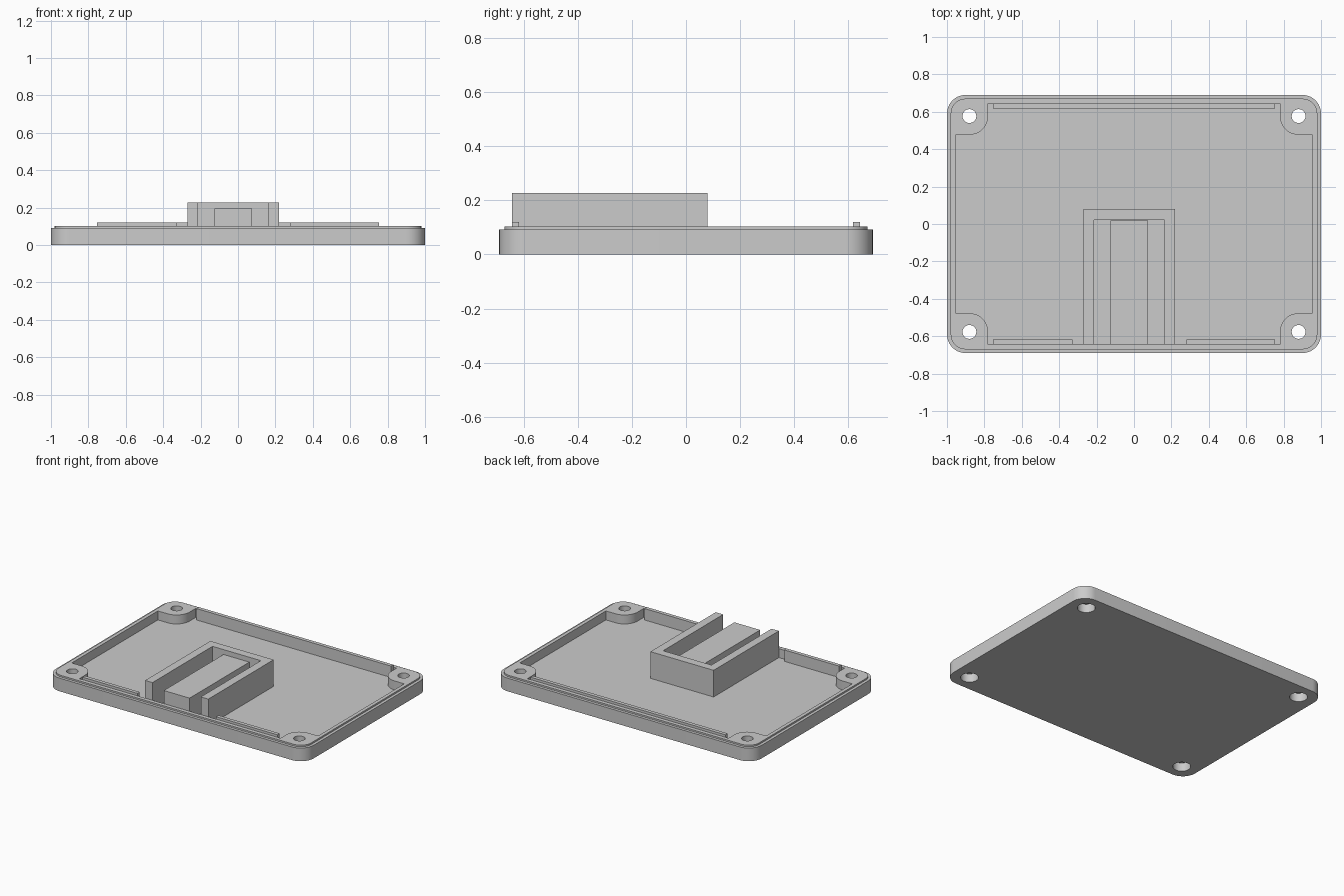
import bpy, bmesh
from math import cos, sin, pi, radians

if "Cube" in bpy.data.objects:
    bpy.data.objects.remove(bpy.data.objects["Cube"])

grey = bpy.data.materials.new("plain grey")
grey.use_nodes = True
colour = (0.6, 0.6, 0.6, 1)
grey.diffuse_color = colour
grey.node_tree.nodes["Principled BSDF"].inputs["Base Color"].default_value = colour

FLOOR, RIM, LIP = 0.04, 0.092, 0.103
HOLE_X, HOLE_Y = 0.88, 0.577
WALL_X, WALL_Y = 0.955, 0.643


def loft(name, rings):
    """Solid through stacked outlines; each ring is (outline, z)."""
    bm = bmesh.new()
    loops = [[bm.verts.new((x, y, z)) for x, y in pts] for pts, z in rings]
    n = len(loops[0])
    for low, high in zip(loops, loops[1:]):
        for i in range(n):
            j = (i + 1) % n
            bm.faces.new((low[i], low[j], high[j], high[i]))
    bm.faces.new(loops[0][::-1])
    bm.faces.new(loops[-1])
    bmesh.ops.recalc_face_normals(bm, faces=bm.faces)
    mesh = bpy.data.meshes.new(name)
    bm.to_mesh(mesh)
    bm.free()
    mesh.materials.append(grey)
    ob = bpy.data.objects.new(name, mesh)
    bpy.context.collection.objects.link(ob)
    return ob


def prism(name, pts, z0, z1):
    return loft(name, [(pts, z0), (pts, z1)])


def box(name, x0, x1, y0, y1, z0, z1):
    return prism(name, [(x0, y0), (x1, y0), (x1, y1), (x0, y1)], z0, z1)


def arc(cx, cy, r, start, end, steps=12):
    return [(cx + r * cos(start + (end - start) * i / steps),
             cy + r * sin(start + (end - start) * i / steps)) for i in range(steps + 1)]


def four_corners(quarter):
    """Mirror a counter-clockwise +x +y corner run into all four corners."""
    flip = quarter[::-1]
    return (quarter + [(-x, y) for x, y in flip]
            + [(-x, -y) for x, y in quarter] + [(x, -y) for x, y in flip])


def rounded(hx, hy, r):
    return four_corners(arc(hx - r, hy - r, r, 0, pi / 2))


def cut(target, cutter):
    cutter.hide_render = True
    mod = target.modifiers.new("cut", "BOOLEAN")
    mod.operation, mod.solver, mod.object = "DIFFERENCE", "EXACT", cutter
    bpy.context.view_layer.objects.active = target
    bpy.ops.object.modifier_apply(modifier=mod.name)
    bpy.data.objects.remove(cutter)


# Tray: rounded slab with a stepped lip
tray = loft("tray", [(rounded(1, 0.69, 0.1), 0), (rounded(1, 0.69, 0.1), RIM),
                     (rounded(0.98, 0.67, 0.08), RIM), (rounded(0.98, 0.67, 0.08), LIP)])

# Recess, leaving a rounded screw boss in every corner
boss = [(WALL_X, HOLE_Y - 0.1)] + arc(HOLE_X, HOLE_Y, 0.1, -pi / 2, -pi) + [(HOLE_X - 0.1, WALL_Y)]
cut(tray, prism("recess_cutter", four_corners(boss), FLOOR, 0.3))

# Screw holes, counterbored from below
for sx in (-1, 1):
    for sy in (-1, 1):
        for r, top in ((0.057, 0.06), (0.037, 0.3)):
            ring = arc(sx * HOLE_X, sy * HOLE_Y, r, 0, 2 * pi, 32)[:-1]
            cut(tray, prism("hole_cutter", ring, -0.1, top))

bpy.ops.object.select_all(action="DESELECT")
tray.select_set(True)
bpy.context.view_layer.objects.active = tray
bpy.ops.object.shade_smooth_by_angle(angle=radians(30))

# Locating rails along the long walls
for name, x0, x1, y0, y1 in (("back_rail", -0.755, 0.755, 0.617, WALL_Y),
                             ("front_rail_right", -0.755, -0.33, -WALL_Y, -0.617),
                             ("front_rail_left", 0.28, 0.755, -WALL_Y, -0.617)):
    box(name, x0, x1, y0, y1, FLOOR, 0.12)

# U-shaped holder open to the front, with a raised bar inside
FRONT = -WALL_Y
prism("holder", [(-0.27, FRONT), (-0.213, FRONT), (-0.213, 0.022), (0.162, 0.022),
                 (0.162, FRONT), (0.22, FRONT), (0.22, 0.08), (-0.27, 0.08)], FLOOR, 0.227)
box("holder_bar", -0.125, 0.075, FRONT, 0.018, FLOOR, 0.195)
